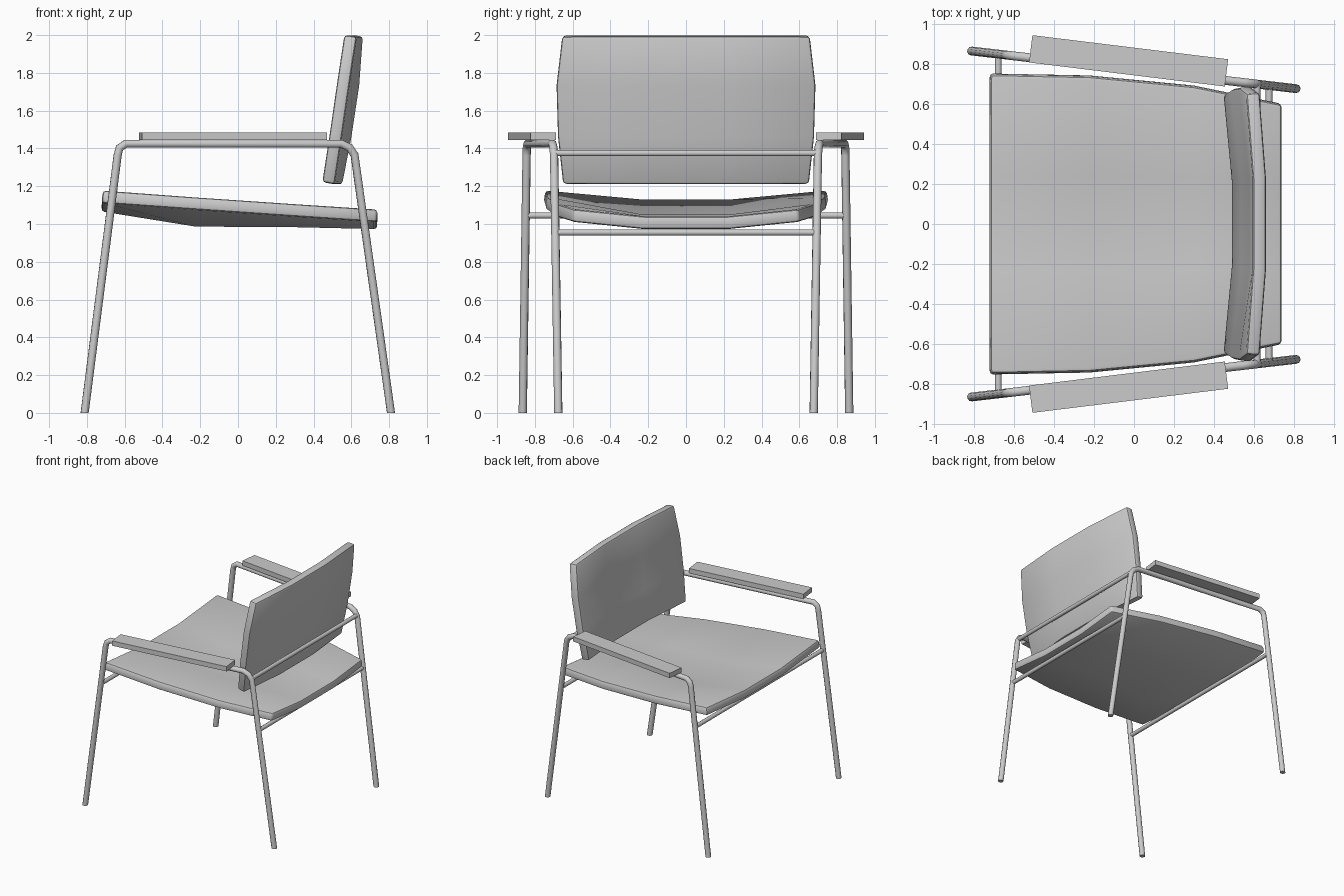
import bpy
import math

if "Cube" in bpy.data.objects:
    bpy.data.objects.remove(bpy.data.objects["Cube"])


def finish(obj):
    """Apply curve or modifiers and shade smooth, keeping hard edges."""
    bpy.ops.object.select_all(action='DESELECT')
    obj.select_set(True)
    bpy.context.view_layer.objects.active = obj
    bpy.ops.object.convert(target='MESH')
    bpy.ops.object.shade_smooth_by_angle(angle=math.radians(40))
    return bpy.context.view_layer.objects.active


def tube(name, points, radius):
    curve = bpy.data.curves.new(name, 'CURVE')
    curve.dimensions = '3D'
    curve.bevel_depth = radius
    curve.bevel_resolution = 3
    curve.use_fill_caps = True
    spline = curve.splines.new('POLY')
    spline.points.add(len(points) - 1)
    for sp, p in zip(spline.points, points):
        sp.co = (*p, 1)
    obj = bpy.data.objects.new(name, curve)
    bpy.context.collection.objects.link(obj)
    return finish(obj)


def cushion(name, rows, thickness):
    """Dished panel: each row lists its edge points' and centre points' positions."""
    verts, faces = [], []
    for half, (ex, ez), inner, (cx, cz) in rows:
        verts += [(ex, -half, ez), (cx, -inner, cz), (cx, inner, cz), (ex, half, ez)]
    for i in range(len(rows) - 1):
        for j in range(3):
            a = i * 4 + j
            faces.append((a, a + 4, a + 5, a + 1))
    mesh = bpy.data.meshes.new(name)
    mesh.from_pydata(verts, [], faces)
    obj = bpy.data.objects.new(name, mesh)
    bpy.context.collection.objects.link(obj)
    solid = obj.modifiers.new('thickness', 'SOLIDIFY')
    solid.thickness = thickness
    solid.offset = -1
    bevel = obj.modifiers.new('rounding', 'BEVEL')
    bevel.width = 0.017
    bevel.segments = 2
    bevel.limit_method = 'ANGLE'
    bevel.angle_limit = math.radians(50)
    return finish(obj)


def frame_y(x):
    return 0.77 - 0.116 * x


# Seat: rows from front to back
cushion('seat', [
    (0.745, (-0.715, 1.178), 0.24, (-0.715, 1.133)),
    (0.735, (-0.22, 1.143), 0.24, (-0.22, 1.053)),
    (0.685, (0.30, 1.107), 0.23, (0.30, 1.05)),
    (0.595, (0.738, 1.078), 0.22, (0.738, 1.04)),
], 0.067)

# Backrest: rows from bottom to top
cushion('backrest', [
    (0.645, (0.445, 1.222), 0.22, (0.485, 1.22)),
    (0.672, (0.483, 1.47), 0.23, (0.534, 1.47)),
    (0.680, (0.522, 1.74), 0.23, (0.575, 1.74)),
    (0.650, (0.562, 2.00), 0.22, (0.594, 2.00)),
], 0.067)

# Side frames: front leg, arm rail and rear leg bent from one tube
profile = [(-0.812, 0), (-0.637, 1.365), (-0.627, 1.403), (-0.595, 1.425),
           (0.545, 1.425), (0.59, 1.405), (0.617, 1.365), (0.81, 0)]
for side, label in ((-1, 'right'), (1, 'left')):
    frame = tube(label + '_leg_frame',
                 [(x, side * frame_y(x), z) for x, z in profile], 0.022)
    for v in frame.data.vertices:  # level feet
        if v.co.z < 0.1:
            v.co.z = 0

    # Flat arm pad on the rail
    bpy.ops.mesh.primitive_cube_add(size=1, location=(-0.027, side * 0.815, 1.465),
                                    rotation=(0, 0, -side * math.radians(7)))
    pad = bpy.context.object
    pad.name = label + '_armrest'
    pad.scale = (0.985, 0.137, 0.04)

# Cross bars between the side frames
for name, x, z in (('front_seat_bar', -0.678, 1.045),
                   ('rear_seat_bar', 0.675, 0.955),
                   ('backrest_bar', 0.615, 1.375)):
    w = frame_y(x)
    tube(name, [(x, -w, z), (x, w, z)], 0.017)
